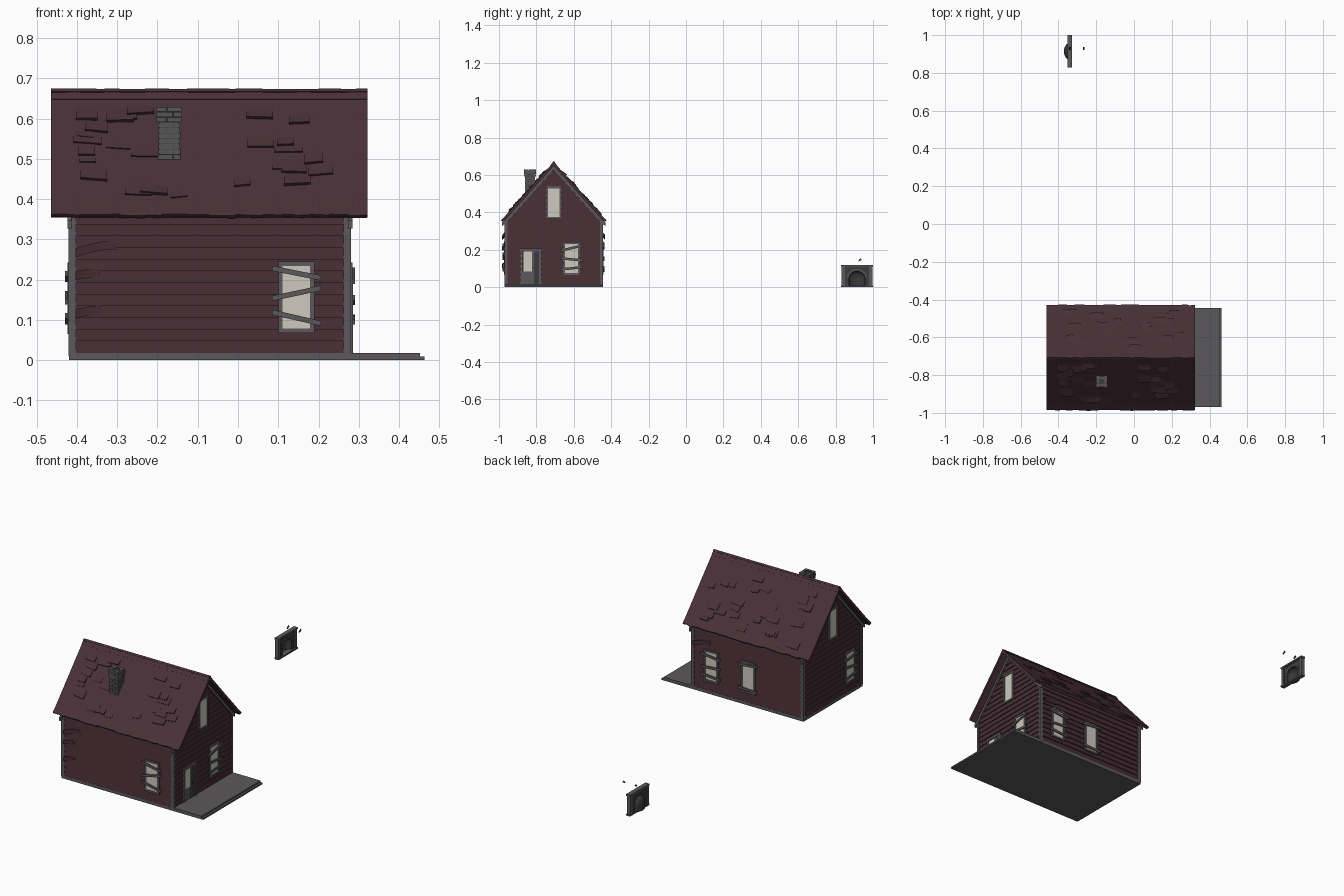
import bpy, bmesh, math, random
from mathutils import Vector

if "Cube" in bpy.data.objects:
    bpy.data.objects.remove(bpy.data.objects["Cube"])
random.seed(4)

def mat(name, r, g, b):
    m = bpy.data.materials.new(name)
    m.diffuse_color = (r, g, b, 1)
    m.use_nodes = True
    m.node_tree.nodes["Principled BSDF"].inputs["Base Color"].default_value = m.diffuse_color
    return m

SIDING = mat("maroon siding", .060, .026, .034)
ROOF = mat("maroon shingle", .066, .030, .039)
TRIM = mat("grey trim", .105, .098, .103)
BRICK = mat("grey brick", .095, .092, .095)
GLASS = mat("pale glass", .62, .59, .52)
DARK = mat("dark grey", .045, .043, .047)

def make(name, solids, m):
    """solids: list of (vertex list, face list) joined into one object"""
    bm = bmesh.new()
    for verts, faces in solids:
        vs = [bm.verts.new(v) for v in verts]
        for f in faces:
            bm.faces.new([vs[i] for i in f])
    bmesh.ops.recalc_face_normals(bm, faces=bm.faces[:])
    me = bpy.data.meshes.new(name)
    bm.to_mesh(me)
    bm.free()
    me.materials.append(m)
    ob = bpy.data.objects.new(name, me)
    bpy.context.collection.objects.link(ob)
    return ob

def loft(a, b):
    n = len(a)
    faces = [tuple(range(n)), tuple(range(n, 2 * n))]
    faces += [(i, (i + 1) % n, n + (i + 1) % n, n + i) for i in range(n)]
    return list(a) + list(b), faces

def box(x0, x1, y0, y1, z0, z1):
    ring = lambda z: [(x0, y0, z), (x1, y0, z), (x1, y1, z), (x0, y1, z)]
    return loft(ring(z0), ring(z1))

# wall coordinates: u along the wall, d outwards, z up
WALLS = {"front": lambda u, d, z: (u, -.963 - d, z),
         "back": lambda u, d, z: (u, -.452 + d, z),
         "right": lambda u, d, z: (.273 + d, u, z),
         "left": lambda u, d, z: (-.413 - d, u, z)}

def plate(wall, pts, d0, d1):
    """(u, z) outline extruded outwards; d1 may be one depth per point"""
    w = WALLS[wall]
    ds = d1 if isinstance(d1, (list, tuple)) else [d1] * len(pts)
    return loft([w(u, d0, z) for u, z in pts], [w(u, d, z) for (u, z), d in zip(pts, ds)])

def rect(u0, u1, z0, z1):
    return [(u0, z0), (u1, z0), (u1, z1), (u0, z1)]

C = -.7075            # ridge line in y
SLOPE = 1.117
TOP = .652            # wall apex
half = lambda z: min(.2555, (TOP - z) / SLOPE)

# base slab, porch and step
make("porch_floor", [box(-.42, .452, -.97, -.445, 0, .018), box(.44, .463, -.97, -.445, 0, .009)], TRIM)

# wall core
sec = [(C - .2555, .01), (C + .2555, .01), (C + .2555, TOP - .2555 * SLOPE), (C, TOP), (C - .2555, TOP - .2555 * SLOPE)]
make("wall_core", [loft([(-.413, y, z) for y, z in sec], [(.273, y, z) for y, z in sec])], SIDING)

# overlapping clapboards
P = .029
for wall in WALLS:
    boards = []
    z = .018
    while z < (TOP - .02 if wall in ("left", "right") else .35):
        z1 = z + P
        if wall in ("front", "back"):
            z1 = min(z1, .372)
            pts = rect(-.413, .273, z, z1)
        else:
            z1 = min(z1, TOP - .004)
            a, b = half(z), half(z1)
            pts = [(C - a, z), (C + a, z), (C + b, z1), (C - b, z1)]
        boards.append(plate(wall, pts, -.002, [.006, .006, .001, .001]))
        z += P
    make(wall + "_clapboards", boards, SIDING)

# broken planks curling off the wall ends
def curl(wall, u_end, inward, z, length, drop):
    out, n = [], 6
    for i in range(n):
        s = [(i + k) / n for k in (0, 1)]
        u = [u_end + inward * length * (1 - t) for t in s]
        zz = [z - drop * t * t for t in s]
        d = [.006 + .014 * t * t for t in s]
        w = WALLS[wall]
        ring = lambda k: [w(u[k], d[k] - .004, zz[k]), w(u[k], d[k], zz[k]),
                          w(u[k], d[k], zz[k] + .022), w(u[k], d[k] - .004, zz[k] + .022)]
        out.append(loft(ring(0), ring(1)))
    return out
make("loose_planks", curl("front", -.403, 1, .275, .1, .02) + curl("front", -.403, 1, .205, .06, .006)
     + curl("front", -.403, 1, .112, .06, .008) + curl("back", .262, -1, .272, .1, .016), SIDING)

# corner boards
make("corner_boards", [box(x, x + .019, y, y + .016, .01, .372)
                       for x in (-.421, .262) for y in (-.971, -.460)], TRIM)

# sloping trim under the gable roof
barge = []
for wall in ("right", "left"):
    for s in (-1, 1):
        line = lambda e, off: (C + s * e, TOP + .004 - off - SLOPE * e)
        barge.append(plate(wall, [line(0, 0), line(.277, 0), line(.277, .02), line(.25, .03), line(0, .03)], 0, .011))
make("gable_trim", barge, TRIM)

# windows with frames, panes and nailed boards
frames, panes, planks = [], [], []
def window(wall, u, z0, z1, w=.09, boards=()):
    a, b, t = u - w / 2, u + w / 2, .011
    for r in ((a, a + t, z0, z1), (b - t, b, z0, z1), (a, b, z0, z0 + t), (a, b, z1 - t, z1)):
        frames.append(plate(wall, rect(*r), 0, .011))
    panes.append(plate(wall, rect(a + t, b - t, z0 + t, z1 - t), 0, .0075))
    for l, r in boards:
        e, h = w / 2 + .016, .0065
        planks.append(plate(wall, [(u - e, z0 + l - h), (u + e, z0 + r - h),
                                   (u + e, z0 + r + h), (u - e, z0 + l + h)], .011, .017))
THREE = ((.161, .137), (.086, .112), (.052, .024))
window("front", .145, .067, .245, boards=THREE)
window("back", .155, .067, .245, boards=((.14, .155), (.09, .08), (.03, .04)))
window("back", -.075, .067, .245, boards=((.165, .155), (.02, .026)))
window("right", -.612, .065, .243, boards=((.13, .158), (.09, .078), (.03, .042)))
window("left", -.86, .065, .243, boards=((.15, .135), (.08, .1), (.045, .03)))
for side in ("right", "left"):
    window(side, C, .365, .54, .082)

# front door with pane
for r in ((-.887, -.873, .018, .205), (-.787, -.773, .018, .205), (-.887, -.773, .192, .206)):
    frames.append(plate("right", rect(*r), 0, .012))
frames.append(plate("right", rect(-.873, -.818, .018, .085), 0, .0085))
panes.append(plate("right", rect(-.869, -.824, .085, .19), 0, .0085))
frames.append(plate("right", rect(-.824, -.814, .018, .192), 0, .010))
make("door_panel", [plate("right", rect(-.814, -.787, .018, .192), 0, .008)], DARK)
make("door_handle", [plate("right", rect(-.822, -.816, .1, .112), .01, .018)], DARK)
make("window_frames", frames, TRIM)
make("window_panes", panes, GLASS)
make("nailed_boards", planks, TRIM)

# roof: two slabs, wavy eaves and scattered raised shingles
L = .418
ang = math.atan(SLOPE)
def slope_pt(s, x, r, n):
    """r runs down the slope from the ridge, n is height above it"""
    return (x, C + s * (r * math.cos(ang) + n * math.sin(ang)), .670 - r * math.sin(ang) + n * math.cos(ang))
def shingle(s, x0, x1, r0, r1, n0, n1, bottom, skew=0):
    ring = lambda x, k: [slope_pt(s, x, r0, n0), slope_pt(s, x, r1 + k, n1),
                         slope_pt(s, x, r1 + k, bottom), slope_pt(s, x, r0, bottom)]
    return loft(ring(x0, -skew), ring(x1, skew))
slabs, tiles = [], []
for s in (-1, 1):
    slabs.append(shingle(s, -.464, .322, 0, L - .006, 0, 0, -.014))
    x = -.464
    while x < .321:
        x1 = min(x + random.uniform(.03, .07), .322)
        slabs.append(shingle(s, x, x1, L - .05, L + random.uniform(-.004, .002), 0, .002, -.008, random.uniform(-.002, .002)))
        slabs.append(shingle(s, x, x1, -.003, .03, random.uniform(.001, .003), 0.001, -.008))
        x = x1
    for i in range(26):
        x = random.uniform(-.42, .24)
        r = random.uniform(.05, L - .08)
        tiles.append(shingle(s, x, x + random.uniform(.03, .07), r, r + random.uniform(.03, .05),
                             0, random.uniform(.003, .009), -.004, random.uniform(-.004, .004)))
make("roof", slabs, ROOF)
make("raised_shingles", tiles, ROOF)

# brick chimney: staggered courses round a dark flue
cx, cy = -.171, -.834
make("chimney_core", [box(cx - .024, cx + .024, cy - .024, cy + .024, .46, .622)], DARK)
bricks = []
rows = 12
for i in range(rows):
    z = .472 + i * .0132
    h = .031 if i >= rows - 3 else .027
    o = random.uniform(-.001, .001)
    split = -.006 if i % 2 else .01
    for a, b in ((-h, split - .001), (split + .001, h)):
        for s in (-1, 1):
            lo, hi = sorted((s * .014, s * (h + o)))
            bricks.append(box(cx + a, cx + b, cy + lo, cy + hi, z, z + .0118))
            bricks.append(box(cx + lo, cx + hi, cy + a, cy + b, z, z + .0115))
make("chimney_bricks", bricks, BRICK)

# separate fireplace: surround with arched opening
fy = .914
arch = [(fy + .042 * math.cos(t), .05 + .036 * math.sin(t)) for t in [math.pi * i / 10 for i in range(11)]]
arch = [(fy + .042, .008)] + arch + [(fy - .042, .008)]
outline = [(fy - .078, .008), (fy - .078, .112), (fy + .078, .112), (fy + .078, .008)]
U = outline + arch
make("fireplace_surround", [loft([(-.350, y, z) for y, z in U], [(-.335, y, z) for y, z in U])], DARK)
fire = [box(-.352, -.327, fy - .086, fy + .086, .111, .12), box(-.352, -.327, fy - .086, fy + .086, 0, .009)]
fire += [box(-.352, -.330, fy + s * .073 - .009, fy + s * .073 + .009, .008, .112) for s in (-1, 1)]
stones = [loft([(-.336, fy + k * math.cos(t), .05 + k * .87 * math.sin(t)) for k, t in q],
               [(-.331, fy + k * math.cos(t), .05 + k * .87 * math.sin(t)) for k, t in q])
          for q in [[(.043, a), (.054, a), (.054, a + .36), (.043, a + .36)]
                    for a in [i * math.pi / 7 + .04 for i in range(7)]]]
make("fireplace_mantel", fire + stones, TRIM)

# rounded firebox behind the opening
verts, faces, n, R = [], [], len(arch), 6
for j in range(R + 1):
    t = j / R * math.pi / 2
    k = max(math.cos(t), .02)
    verts += [(-.345 - .026 * math.sin(t), fy + (y - fy) * k, .008 + (z - .008) * (.4 + .6 * k)) for y, z in arch]
for j in range(R):
    faces += [(j * n + i, j * n + (i + 1) % n, (j + 1) * n + (i + 1) % n, (j + 1) * n + i) for i in range(n)]
faces.append(tuple(range(R * n, R * n + n)))
make("firebox", [(verts, faces)], DARK)

# two small loose stones hovering near the fireplace
make("loose_chips", [loft([(x - .004, .922, .138), (x + .004, .922, .138), (x, .926, .149)],
                          [(x - .004, .938, .145), (x + .004, .938, .145), (x, .936, .155)])
                     for x in (-.34, -.265)], DARK)
